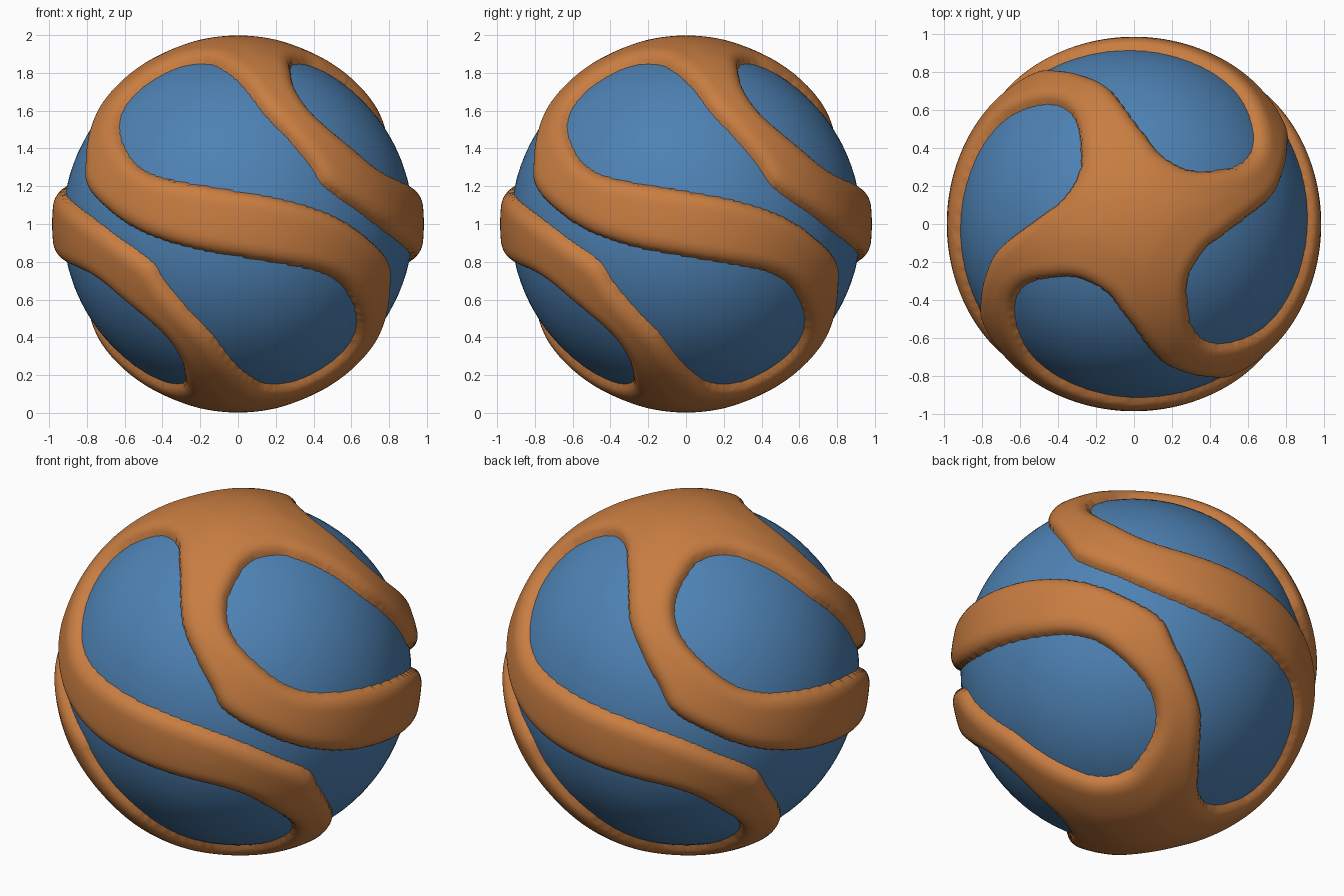
import bpy, bmesh, math
from mathutils import Vector, Matrix, kdtree
from mathutils.geometry import interpolate_bezier

if "Cube" in bpy.data.objects:
    bpy.data.objects.remove(bpy.data.objects["Cube"])

CENTRE = Vector((0, 0, 1))
CORE_R = 0.928      # blue ball
SHELL_H = 0.056     # height of the orange bands above the ball
ROUND = 0.09        # width of the rounded band edge


def material(name, rgb):
    m = bpy.data.materials.new(name)
    m.diffuse_color = (*rgb, 1)
    m.use_nodes = True
    m.node_tree.nodes["Principled BSDF"].inputs["Base Color"].default_value = m.diffuse_color
    return m


blue = material("blue", (0.076, 0.223, 0.456))
orange = material("orange", (0.578, 0.205, 0.053))


def on_sphere(lon, lat):
    """Longitude is measured from the front (-y) towards +x."""
    a, b = math.radians(lon), math.radians(lat)
    return Vector((math.cos(b) * math.sin(a), -math.cos(b) * math.cos(a), math.sin(b)))


def add_object(name, bm, mat):
    me = bpy.data.meshes.new(name)
    bm.to_mesh(me)
    bm.free()
    me.materials.append(mat)
    for p in me.polygons:
        p.use_smooth = True
    ob = bpy.data.objects.new(name, me)
    ob.location = CENTRE
    bpy.context.collection.objects.link(ob)
    return ob


# Half of the outline of one S-shaped opening (longitude, latitude)
half = [(-21.3, 65.5), (-45.5, 64.5), (-57.5, 55.9), (-60.8, 47.8), (-59, 39.5),
        (-53.9, 32.8), (-45.4, 25.1), (-37.5, 19.2), (-28.7, 15.6), (-16.4, 13.2),
        (0, 10.5), (17.4, 7.2), (33.3, 2.2), (46.3, -4.3), (59.5, -12.4),
        (64.3, -20.1), (71.5, -30), (78.8, -39), (90, -54.8), (98.2, -60.6)]
outline = [on_sphere(*p) for p in half + [(90 - a, -b) for a, b in half]]

# Smooth the outline, then repeat it four times round the ball
n = len(outline)
samples = []
for i in range(n):
    p0, p1, p2, p3 = (outline[(i + k) % n] for k in (-1, 0, 1, 2))
    h1 = p1 + (p2 - p0).normalized() * (p2 - p1).length / 3
    h2 = p2 - (p3 - p1).normalized() * (p2 - p1).length / 3
    samples += [p.normalized() for p in interpolate_bezier(p1, h1, h2, p2, 25)[:-1]]
m = len(samples)
edge = []
for k in range(4):
    rot = Matrix.Rotation(k * math.pi / 2, 3, 'Z')
    for i in range(m):
        p, t = samples[i], samples[(i + 1) % m] - samples[i - 1]
        edge.append((rot @ p, rot @ t.cross(p).normalized()))  # point, direction into the band
tree = kdtree.KDTree(len(edge))
for i, (p, _) in enumerate(edge):
    tree.insert(p, i)
tree.balance()

# Blue ball
bm = bmesh.new()
bmesh.ops.create_icosphere(bm, subdivisions=5, radius=CORE_R)
add_object("inner_ball", bm, blue)

# Orange swirling bands: a shell raised by the distance from the opening edge
bm = bmesh.new()
bmesh.ops.create_icosphere(bm, subdivisions=7, radius=1)
hidden = []
for v in bm.verts:
    d_vec = v.co.normalized()
    p, i, dist = tree.find(d_vec)
    d = dist if (d_vec - p).dot(edge[i][1]) > 0 else -dist
    if d > 0:
        s = 1 - min(d / ROUND, 1)
        r = CORE_R + SHELL_H * math.sqrt(1 - s * s) + 0.014 * d_vec.z ** 8 * min(d / 0.25, 1)
    else:
        r = CORE_R + max(d * 1.2, -0.06)
    if d < -0.03:
        hidden.append(v)
    v.co = d_vec * r
bmesh.ops.delete(bm, geom=hidden, context='VERTS')
add_object("swirl_bands", bm, orange)
